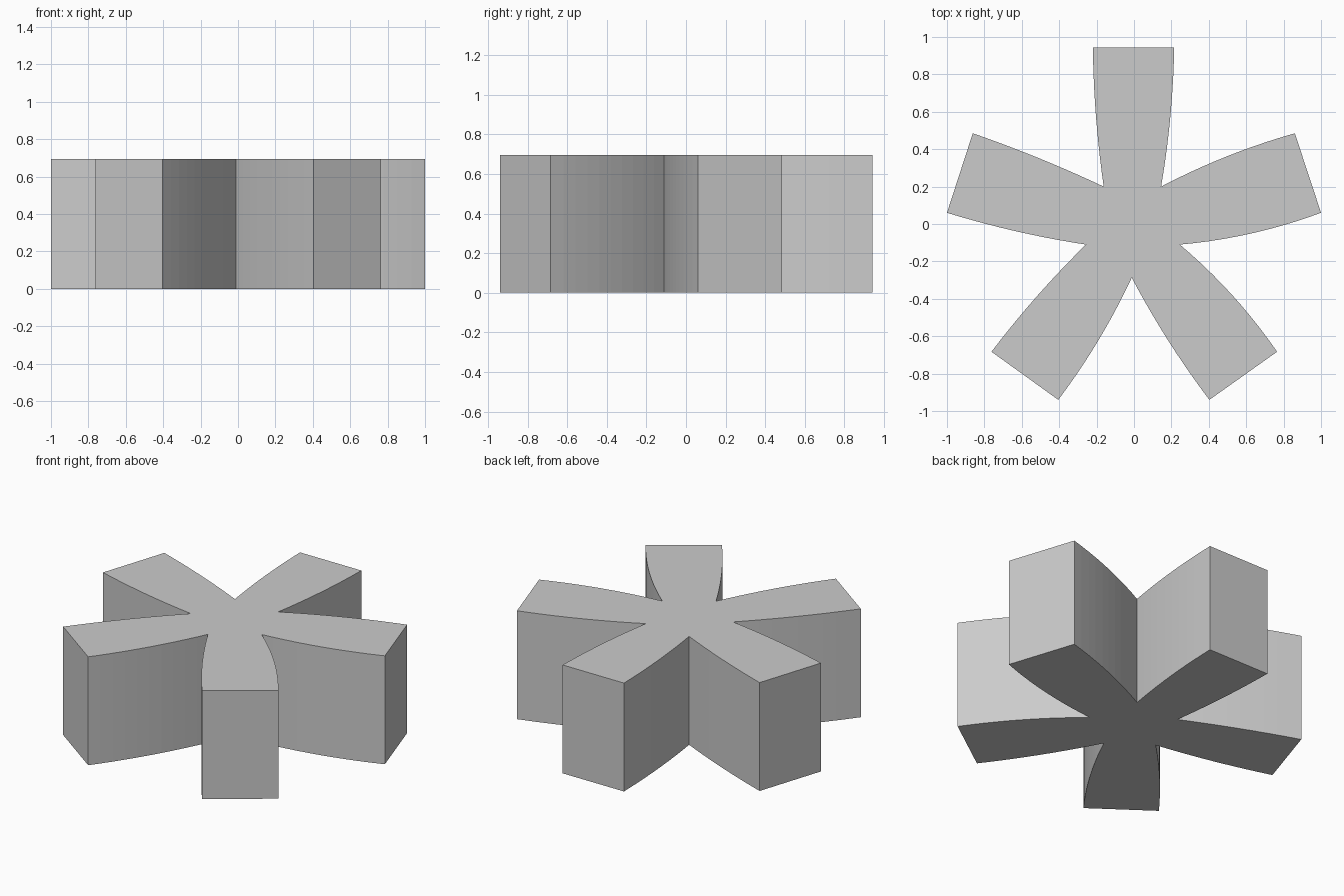
import bpy, bmesh
from mathutils import Vector

if "Cube" in bpy.data.objects:
    bpy.data.objects.remove(bpy.data.objects["Cube"])

HEIGHT = 0.695
STEPS = 10

# Each arm, counter-clockwise: inner notch, first tip corner, second tip corner,
# and the outward bulge of the two curved flanks
arms = [
    ((0.145, 0.20), (0.215, 0.943), (-0.22, 0.943), 0.014, 0.012),
    ((-0.162, 0.20), (-0.862, 0.485), (-1.0, 0.06), 0.010, 0.014),
    ((-0.257, -0.11), (-0.762, -0.683), (-0.405, -0.94), 0.014, 0.020),
    ((-0.012, -0.287), (0.403, -0.94), (0.765, -0.683), 0.016, 0.026),
    ((0.245, -0.11), (1.0, 0.06), (0.86, 0.485), 0.026, 0.020),
]


def flank(a, b, bulge):
    """Points along a gentle curve from a up to, but not including, b."""
    a, b = Vector(a), Vector(b)
    d = (b - a).normalized()
    c = (a + b) / 2 + Vector((d.y, -d.x)) * bulge * 2
    ts = [i / STEPS for i in range(STEPS)]
    return [a * (1 - t) ** 2 + c * 2 * t * (1 - t) + b * t * t for t in ts]


# Star outline
outline = []
for i, (notch, tip_a, tip_b, bulge_a, bulge_b) in enumerate(arms):
    next_notch = arms[(i + 1) % len(arms)][0]
    outline += flank(notch, tip_a, bulge_a)
    outline.append(Vector(tip_a))
    outline += flank(tip_b, next_notch, bulge_b)

# Extrude the outline into a solid block
bm = bmesh.new()
base = bm.faces.new([bm.verts.new((p.x, p.y, 0)) for p in outline])
ext = bmesh.ops.extrude_face_region(bm, geom=[base], use_keep_orig=True)
top = [v for v in ext["geom"] if isinstance(v, bmesh.types.BMVert)]
bmesh.ops.translate(bm, verts=top, vec=(0, 0, HEIGHT))
bmesh.ops.recalc_face_normals(bm, faces=bm.faces)
mesh = bpy.data.meshes.new("five_arm_star")
bm.to_mesh(mesh)
bm.free()
star = bpy.data.objects.new("five_arm_star", mesh)
bpy.context.collection.objects.link(star)
